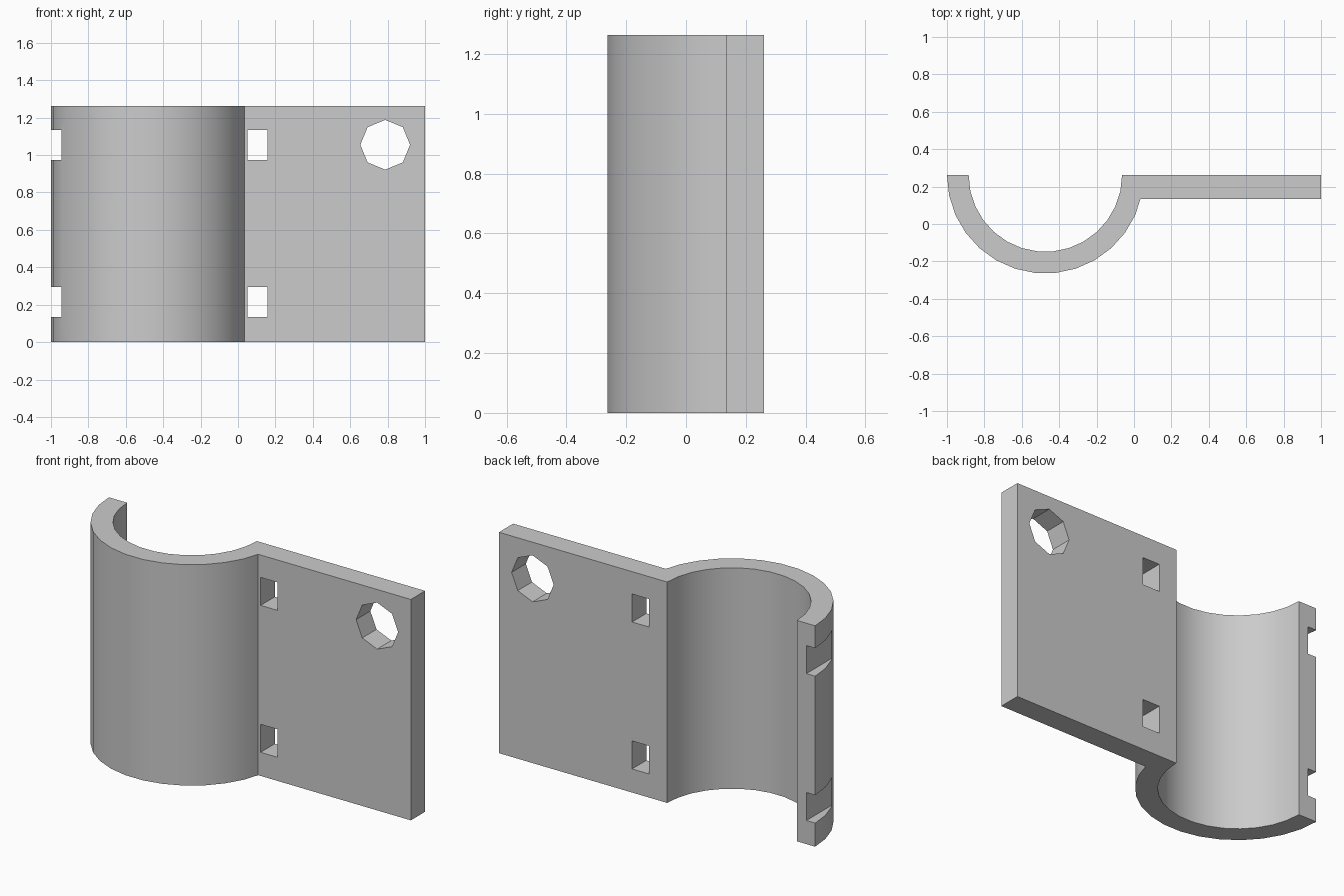
import bpy, bmesh
from math import sin, cos, radians, pi

if "Cube" in bpy.data.objects:
    bpy.data.objects.remove(bpy.data.objects["Cube"])

HEIGHT = 1.263
BACK, PLATE_FRONT = 0.2615, 0.133
CENTRE_X, OUTER, INNER = -0.474, 0.526, 0.41

grey = bpy.data.materials.new("grey plastic")
grey.use_nodes = True
grey.diffuse_color = (0.6, 0.6, 0.6, 1)
grey.node_tree.nodes["Principled BSDF"].inputs["Base Color"].default_value = (0.6, 0.6, 0.6, 1)


def prism(name, points, direction):
    """Extrude a closed outline of 3D points along a direction."""
    bm = bmesh.new()
    face = bm.faces.new([bm.verts.new(p) for p in points])
    out = bmesh.ops.extrude_face_region(bm, geom=[face])
    moved = [v for v in out["geom"] if isinstance(v, bmesh.types.BMVert)]
    bmesh.ops.translate(bm, verts=moved, vec=direction)
    bmesh.ops.recalc_face_normals(bm, faces=bm.faces)
    mesh = bpy.data.meshes.new(name)
    bm.to_mesh(mesh)
    bm.free()
    mesh.materials.append(grey)
    obj = bpy.data.objects.new(name, mesh)
    bpy.context.collection.objects.link(obj)
    return obj


def arc(radius, degrees):
    return [(CENTRE_X + radius * cos(radians(a)), BACK + radius * sin(radians(a)), 0)
            for a in degrees]


# Half-round cradle running into a flat mounting plate
outline = arc(OUTER, range(180, 348, 12))
outline += [(0.034, PLATE_FRONT, 0), (1, PLATE_FRONT, 0), (1, BACK, 0)]
outline += arc(INNER, range(360, 179, -12))
clip = prism("cable_clip", outline, (0, 0, HEIGHT))


def cut(name, points):
    """Cut an outline in x and z straight through the depth."""
    cutter = prism(name, [(x, -0.6, z) for x, z in points], (0, 1.2, 0))
    mod = clip.modifiers.new(name, "BOOLEAN")
    mod.operation, mod.solver, mod.object = "DIFFERENCE", "EXACT", cutter
    bpy.context.view_layer.objects.active = clip
    bpy.ops.object.modifier_apply(modifier=name)
    bpy.data.objects.remove(cutter)


# Strap slots in the plate and matching notches in the free edge
for z in (0.135, 0.975):
    for left, right in ((-1.1, -0.945), (0.05, 0.158)):
        cut("strap_slot", [(left, z), (right, z), (right, z + 0.16), (left, z + 0.16)])

# Octagonal screw hole
cut("screw_hole", [(0.787 + 0.133 * cos(i * pi / 4), 1.055 + 0.133 * sin(i * pi / 4))
                   for i in range(8)])

bpy.ops.object.select_all(action="DESELECT")
clip.select_set(True)
bpy.context.view_layer.objects.active = clip
bpy.ops.object.shade_smooth_by_angle(angle=radians(30))
